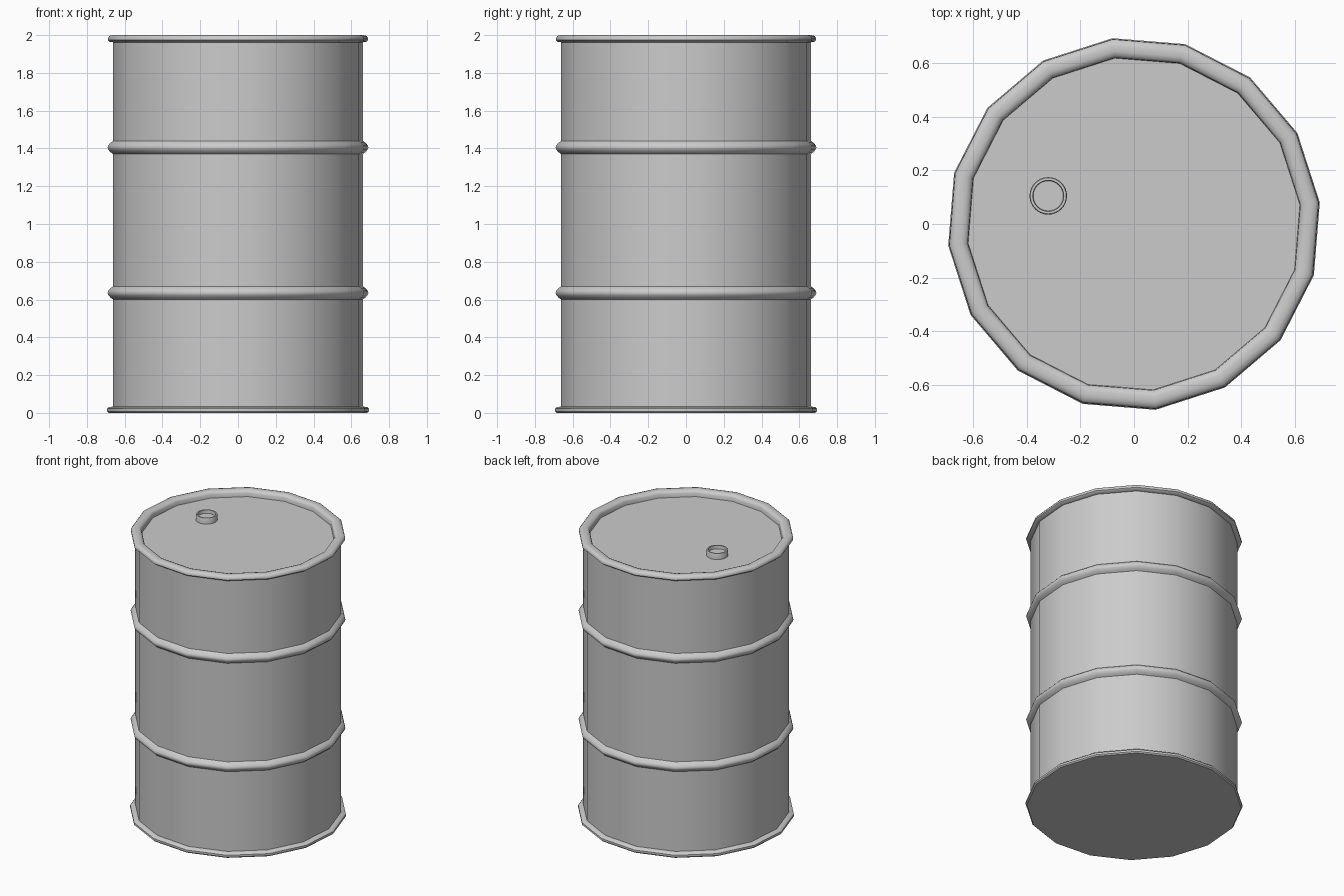
import bpy, bmesh, math

if "Cube" in bpy.data.objects:
    bpy.data.objects.remove(bpy.data.objects["Cube"])

OFFSET = math.radians(6.6)


def lathe(name, profile, sides, centre=(0, 0), offset=0.0, angle=40):
    """Revolve an (r, z) profile; r = 0 ends become capped discs."""
    bm = bmesh.new()
    rings = []
    for r, z in profile:
        rings.append([bm.verts.new((centre[0] + r * math.cos(offset + math.tau * i / sides),
                                    centre[1] + r * math.sin(offset + math.tau * i / sides), z))
                      for i in range(sides)])
    for a, b in zip(rings, rings[1:]):
        for i in range(sides):
            j = (i + 1) % sides
            bm.faces.new((a[i], a[j], b[j], b[i]))
    bm.faces.new(rings[0][::-1])
    bm.faces.new(rings[-1])
    bmesh.ops.recalc_face_normals(bm, faces=bm.faces)
    me = bpy.data.meshes.new(name)
    bm.to_mesh(me)
    bm.free()
    ob = bpy.data.objects.new(name, me)
    bpy.context.collection.objects.link(ob)
    bpy.ops.object.select_all(action='DESELECT')
    ob.select_set(True)
    bpy.context.view_layer.objects.active = ob
    bpy.ops.object.shade_smooth_by_angle(angle=math.radians(angle))
    return ob


R = 0.665


def rib(z):
    # Rounded hoop pressed out of the wall
    return [(R, z - 0.035), (0.678, z - 0.026), (0.691, z - 0.012), (0.695, z),
            (0.691, z + 0.012), (0.678, z + 0.026), (R, z + 0.035)]


# Drum: base flange, wall with two ribs, rolled top rim and sunken lid
base = [(0.69, 0.0), (0.698, 0.008), (0.698, 0.022), (0.69, 0.03), (R, 0.034)]
rim = [(R, 1.962), (0.685, 1.965), (0.694, 1.973), (0.694, 1.985), (0.685, 1.996),
       (0.668, 2.0), (0.648, 2.0), (0.632, 1.994), (0.625, 1.982), (0.623, 1.957)]
lathe("drum", base + rib(0.635) + rib(1.405) + rim, 16, offset=OFFSET)

# Filler cap with a recessed top
lathe("filler_cap", [(0.07, 1.95), (0.07, 1.992), (0.067, 1.998), (0.058, 1.998), (0.056, 1.975)],
      32, centre=(-0.32, 0.105))
